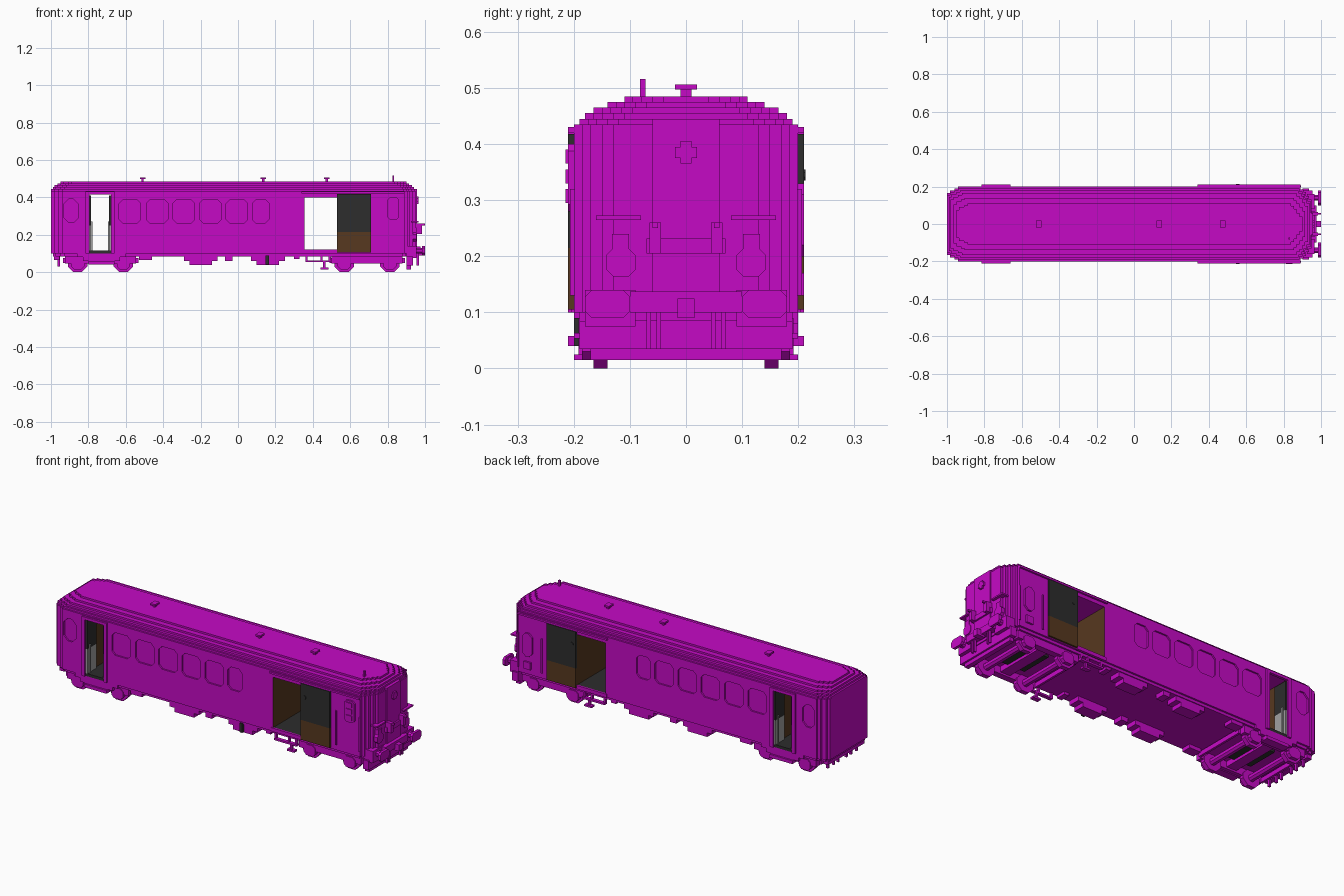
import bpy, bmesh

cube = bpy.data.objects.get("Cube")
if cube:
    bpy.data.objects.remove(cube)


def material(name, r, g, b):
    m = bpy.data.materials.new(name)
    m.use_nodes = True
    m.diffuse_color = (r, g, b, 1)
    node = next(n for n in m.node_tree.nodes if n.type == 'BSDF_PRINCIPLED')
    node.inputs["Base Color"].default_value = (r, g, b, 1)
    node.inputs["Roughness"].default_value = 0.8
    return m


PURPLE = material("purple", 0.56, 0.003, 0.56)
DARK = material("dark grey", 0.026, 0.026, 0.026)
BROWN = material("brown", 0.095, 0.04, 0.014)
PALE = material("pale grey", 0.36, 0.36, 0.36)


def prism(name, shapes, a, b, axis='z', mat=PURPLE, sym=False):
    """Extrude one or more outlines from a to b along an axis, optionally on both sides of y = 0."""
    place = {'x': lambda u, v, w: (w, u, v),
             'y': lambda u, v, w: (u, w, v),
             'z': lambda u, v, w: (u, v, w)}[axis]
    bm = bmesh.new()
    for pts in shapes:
        for side in ((1, -1) if sym else (1,)):
            rings = []
            for w in (a, b):
                co = [place(u, v, w) for u, v in pts]
                rings.append([bm.verts.new((x, y * side, z)) for x, y, z in co])
            lo, hi = rings
            bm.faces.new(lo)
            bm.faces.new(hi)
            for i in range(len(lo)):
                j = (i + 1) % len(lo)
                bm.faces.new((lo[i], lo[j], hi[j], hi[i]))
    bmesh.ops.recalc_face_normals(bm, faces=bm.faces)
    me = bpy.data.meshes.new(name)
    bm.to_mesh(me)
    bm.free()
    me.materials.append(mat)
    ob = bpy.data.objects.new(name, me)
    bpy.context.collection.objects.link(ob)
    return ob


def rect(u0, u1, v0, v1):
    return [(u0, v0), (u1, v0), (u1, v1), (u0, v1)]


def box(name, x0, x1, y0, y1, z0, z1, mat=PURPLE, sym=False):
    return prism(name, [rect(x0, x1, y0, y1)], z0, z1, 'z', mat, sym)


def cut_rect(u0, u1, v0, v1, c):
    """Rectangle with clipped corners."""
    return [(u0 + c, v0), (u1 - c, v0), (u1, v0 + c), (u1, v1 - c),
            (u1 - c, v1), (u0 + c, v1), (u0, v1 - c), (u0, v0 + c)]


# Stepped corners in plan: distance from the end, inset from the side
REAR = [(0, .035), (.015, .02), (.04, .01), (.06, 0)]
NOSE = [(0, .07), (.015, .05), (.03, .03), (.045, .015), (.06, 0)]
SQUARE = [(0, 0)]


def plan(x0, x1, hw, left=SQUARE, right=SQUARE):
    def stairs(end, sign, steps):
        pts, prev = [], None
        for d, inset in steps:
            x = end + sign * d
            if prev is not None:
                pts.append((x, prev))
            prev = hw - inset
            pts.append((x, prev))
        return pts
    half = stairs(x0, 1, left) + stairs(x1, -1, right)[::-1]
    return half + [(x, -y) for x, y in reversed(half)]


# Body sections between the doorways, doorway walls in brown
rear = prism("rear_body", [plan(-1, -.795, .2, REAR)], .1, .42)
saloon = prism("saloon_body", [plan(-.68, .355, .2)], .1, .42)
cab = prism("cab_body", [plan(.53, .95, .2, SQUARE, NOSE)], .1, .42)
for ob, edges in ((rear, [-.795]), (saloon, [-.68, .355]), (cab, [.53])):
    ob.data.materials.append(BROWN)
    for p in ob.data.polygons:
        if abs(p.normal.x) > .9 and any(abs(p.center.x - e) < .001 for e in edges):
            p.material_index = 1

# Recessed side windows
bays = [(-.635, -.52), (-.49, -.375), (-.347, -.232), (-.205, -.09), (-.063, .052), (.077, .165)]
panes = [cut_rect(a, b, .262, .388, .02) for a, b in bays]
panes.append(cut_rect(-.93, -.855, .265, .39, .025))
cutter = prism("window_cutter", panes, .191, .25, 'y', PURPLE, True)
cutter.hide_render = True
cutter.hide_viewport = True
cutter.display_type = 'WIRE'
for ob in (rear, saloon):
    mod = ob.modifiers.new("windows", 'BOOLEAN')
    mod.operation = 'DIFFERENCE'
    mod.solver = 'EXACT'
    mod.object = cutter

# Doorway floors, headers and outer frames
box("rear_doorway_floor", -.795, -.68, -.2, .2, .1, .115, DARK)
box("side_doorway_floor", .355, .53, -.195, .195, .1, .12, DARK)
box("side_doorway_sill", .345, .53, .195, .205, .1, .12, PURPLE, True)
box("side_doorway_header", .355, .53, -.2, .2, .4, .42)
for x in (-.815, -.68):
    box("rear_door_frame", x, x + .02, .195, .21, .1, .42, PURPLE, True)
box("rear_door_lintel", -.815, -.66, .195, .21, .415, .43, PURPLE, True)
box("sliding_door_rail", .34, .89, .195, .21, .42, .43, PURPLE, True)

# Folded rear doors: pale lower half, dark upper half, with grab rails
for x0, x1 in ((-.795, -.785), (-.69, -.68)):
    box("folded_door_lower", x0, x1, .12, .2, .115, .25, PALE, True)
    box("folded_door_upper", x0, x1, .12, .2, .25, .41, DARK, True)
for x in (-.785, -.695):
    box("door_grab_rail", x, x + .006, .175, .185, .115, .27, PALE, True)

# Open sliding doors
box("sliding_door_lower", .53, .71, .198, .21, .105, .215, BROWN, True)
box("sliding_door_upper", .53, .71, .198, .21, .215, .418, DARK, True)
prism("sliding_door_handle", [cut_rect(.545, .565, .335, .355, .006)], .208, .213, 'y', DARK, True)

# Stepped roof
for z0, z1, hw, x0, x1 in ((.42, .435, .2, -1, .95), (.435, .445, .19, -1, .945),
                           (.445, .455, .18, -.99, .94), (.455, .465, .165, -.98, .93),
                           (.465, .475, .14, -.965, .915), (.475, .485, .11, -.95, .9)):
    prism("roof_layer", [plan(x0, x1, hw, REAR, NOSE)], z0, z1)
for x in (-.51, .135, .475):
    box("roof_vent_stem", x - .006, x + .006, -.01, .01, .48, .497)
    box("roof_vent_cap", x - .015, x + .015, -.02, .02, .497, .506)
box("antenna", .825, .835, -.082, -.072, .48, .516)

# Cab side details
prism("cab_side_vent", [cut_rect(.8, .86, .28, .4, .012)], -.21, -.198, 'y')
prism("cab_vent_louvre", [rect(.812, .848, z, z + .025) for z in (.295, .33, .365)], -.215, -.208, 'y')
prism("cab_side_window", [cut_rect(.8, .86, .2, .33, .02)], .198, .21, 'y')
box("cab_side_box", .81, .85, .198, .21, .13, .17)
for x in (.74, .885):
    box("cab_handrail", x, x + .008, .198, .207, .13, .32, PURPLE, True)

# Underframe
prism("underframe", [plan(-.99, .94, .19, REAR, NOSE)], .085, .1)
for x0, x1, z in ((-.53, -.46, .065), (-.07, -.03, .06), (.3, .33, .07)):
    box("underfloor_box", x0, x1, .13, .185, z, .09, PURPLE, True)
for x0, x1 in ((-.29, -.11), (.07, .25)):
    prism("equipment_case", [[(x0, .09), (x0, .06), (x0 + .03, .06), (x0 + .03, .037),
                              (x1 - .03, .037), (x1 - .03, .06), (x1, .06), (x1, .09)]],
          .12, .185, 'y', PURPLE, True)
box("filler_pipe", .148, .165, -.2, -.18, .04, .09, DARK)

# Steps below the rear doorway
prism("rear_step", [[(-.86, .1), (-.86, .08), (-.83, .08), (-.83, .06), (-.8, .06), (-.8, .04),
                     (-.66, .04), (-.66, .06), (-.63, .06), (-.63, .08), (-.6, .08), (-.6, .1)]],
      .165, .2, 'y', PURPLE, True)
box("rear_step_tread", -.8, -.66, .17, .21, .04, .058, PURPLE, True)

# Ladder steps below the sliding door
box("step_rail", .36, .5, .18, .2, .053, .063, PURPLE, True)
for x in (.36, .44, .485):
    box("step_hanger", x, x + .012, .18, .192, .055, .09, PURPLE, True)
box("step_foot_post", .455, .467, .18, .192, .02, .06, PURPLE, True)
box("step_foot", .44, .485, .175, .2, .015, .025, PURPLE, True)

# Bogies
for cx in (-.735, .69):
    box("bogie_beam", cx - .19, cx + .19, .145, .18, .045, .085, PURPLE, True)
    box("bogie_bolster", cx - .03, cx + .03, -.15, .15, .055, .085)
    box("bogie_centre", cx - .075, cx + .075, -.09, .09, .07, .082, DARK)
    for ax in (cx - .122, cx + .122):
        prism("wheel", [cut_rect(ax - .052, ax + .052, 0, .088, .03)], .14, .165, 'y', PURPLE, True)
        prism("axle", [cut_rect(ax - .018, ax + .018, .028, .064, .01)], -.145, .145, 'y')
        prism("axle_box", [cut_rect(ax - .035, ax + .035, .015, .075, .015)], .165, .185, 'y', PURPLE, True)
    for sx in (-.2, .19):
        box("brake_bar", cx + sx, cx + sx + .012, -.15, .15, .05, .075)

# Nose face: centre panel, lamps, rails and walkway
box("nose_centre_panel", .945, .956, -.06, .06, .115, .445)
prism("upper_lamp", [[(-.02, .375), (-.01, .375), (-.01, .365), (.01, .365), (.01, .375), (.02, .375),
                      (.02, .395), (.01, .395), (.01, .405), (-.01, .405), (-.01, .395), (-.02, .395)]],
      .95, .965, 'x')
prism("head_lamp", [cut_rect(.09, .142, .163, .215, .013), rect(.102, .132, .21, .24)],
      .93, .955, 'x', PURPLE, True)
box("nose_handrail", .925, .965, .08, .16, .265, .273, PURPLE, True)
box("gangway_plate", .95, .965, -.07, .07, .205, .232)
for y in (.05, .06):
    box("gangway_hinge", .95, .985, y - .005, y + .005, .205, .26, PURPLE, True)
box("gangway_top_arm", .95, 1, .05, .06, .25, .26, PURPLE, True)
box("walkway", .945, .975, -.1, .1, .1, .137)
box("buffer_mount", .9, .955, .09, .18, .075, .14, PURPLE, True)
prism("buffer_stem", [cut_rect(.125, .155, .1, .13, .008)], .95, .985, 'x', PURPLE, True)
prism("buffer_head", [cut_rect(.1, .18, .09, .14, .012)], .985, 1, 'x', PURPLE, True)
box("coupling_hook", .95, 1, -.015, .015, .09, .125)
for y in (.045, .062):
    box("nose_hose", .955, .967, y, y + .008, .035, .1, PURPLE, True)
box("nose_lower_beam", .9, .935, -.19, .19, .035, .085)
box("rail_guard", .9, .925, -.17, .17, .015, .04)

# Rear end: corner posts, gangway door, lower fittings
for y0, y1 in ((.07, .082), (.14, .152)):
    box("rear_post", -1.0, -.985, y0, y1, .11, .42, PURPLE, True)
prism("rear_gangway_door", [rect(-.055, .055, .11, .42)], -1, -.99, 'x')
for y in (.03, .07, .12):
    box("rear_hose", -.965, -.953, y, y + .012, .03, .09, PURPLE, True)
box("rear_buffer_beam", -.985, -.955, -.16, .16, .065, .09)
